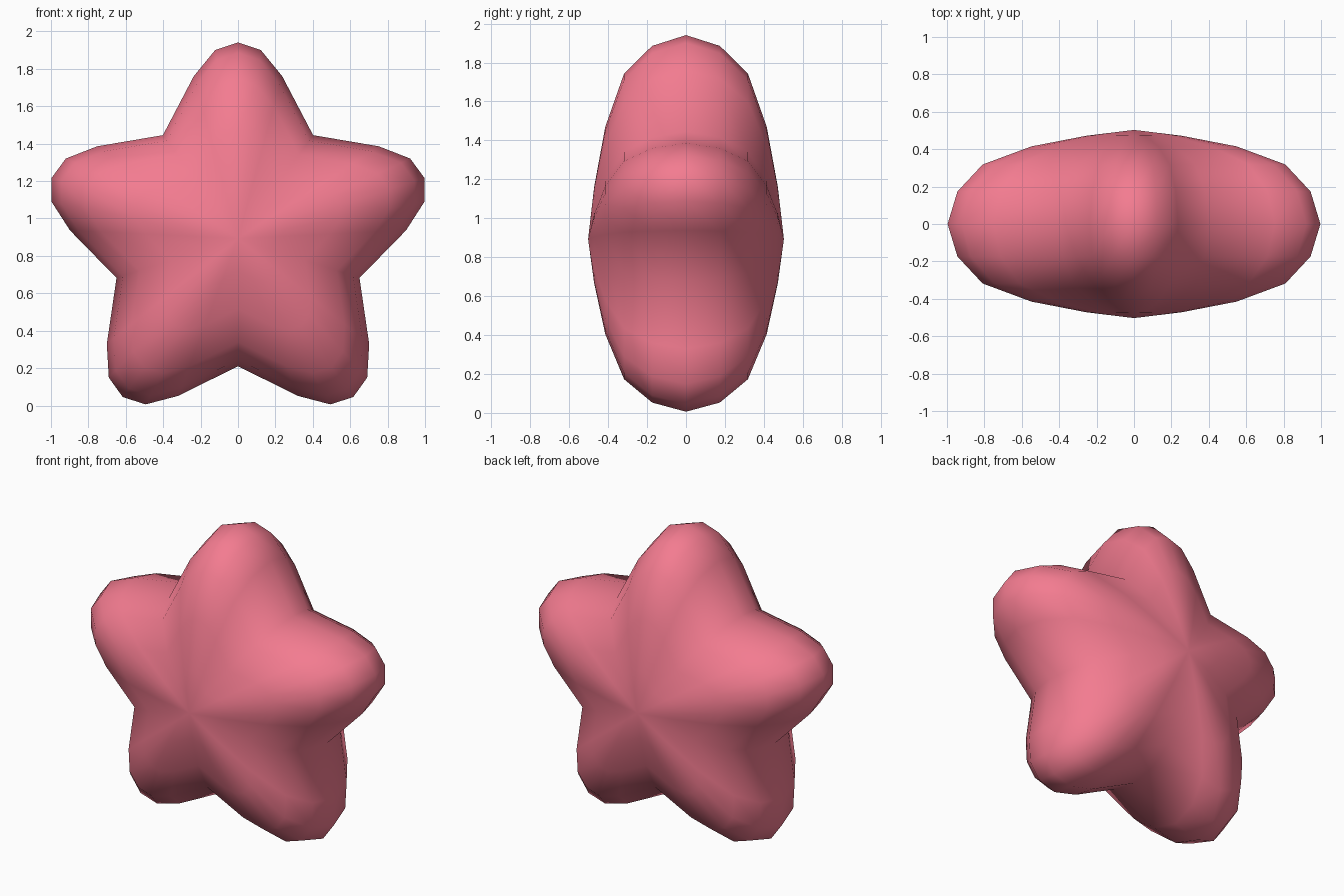
import bpy, bmesh, math

if "Cube" in bpy.data.objects:
    bpy.data.objects.remove(bpy.data.objects["Cube"])

CENTRE_Z = 0.893
# one star arm: (degrees from arm axis, radius)
ARM = [(-15.2, 0.9), (-6.9, 1.015), (0, 1.048), (6.9, 1.015), (15.2, 0.9), (36, 0.683)]
# puffed cross-section: (outline scale, half depth), front to back
HALF = [(0.255, 0.472), (0.55, 0.415), (0.812, 0.318), (0.947, 0.174)]
RINGS = [(s, -d) for s, d in HALF] + [(1.0, 0.0)] + [(s, d) for s, d in reversed(HALF)]
POLE = 0.503

outline = []
for arm in range(5):
    for deg, r in ARM:
        a = math.radians(90 - 72 * arm - deg)
        outline.append((r * math.cos(a), r * math.sin(a)))

# stack scaled star outlines and close them at the front and back poles
bm = bmesh.new()
loops = [[bm.verts.new((x * s, y, CENTRE_Z + z * s)) for x, z in outline] for s, y in RINGS]
front = bm.verts.new((0, -POLE, CENTRE_Z))
back = bm.verts.new((0, POLE, CENTRE_Z))
n = len(outline)
for i in range(n):
    j = (i + 1) % n
    bm.faces.new((front, loops[0][i], loops[0][j]))
    bm.faces.new((back, loops[-1][j], loops[-1][i]))
    for a, b in zip(loops, loops[1:]):
        bm.faces.new((a[i], b[i], b[j], a[j]))
bmesh.ops.recalc_face_normals(bm, faces=bm.faces)
for f in bm.faces:
    f.smooth = True

mesh = bpy.data.meshes.new("puffy_star")
bm.to_mesh(mesh)
bm.free()
star = bpy.data.objects.new("puffy_star", mesh)
bpy.context.collection.objects.link(star)

mat = bpy.data.materials.new("pink")
mat.diffuse_color = (0.9, 0.2, 0.28, 1)
mat.use_nodes = True
mat.node_tree.nodes["Principled BSDF"].inputs["Base Color"].default_value = mat.diffuse_color
mesh.materials.append(mat)
